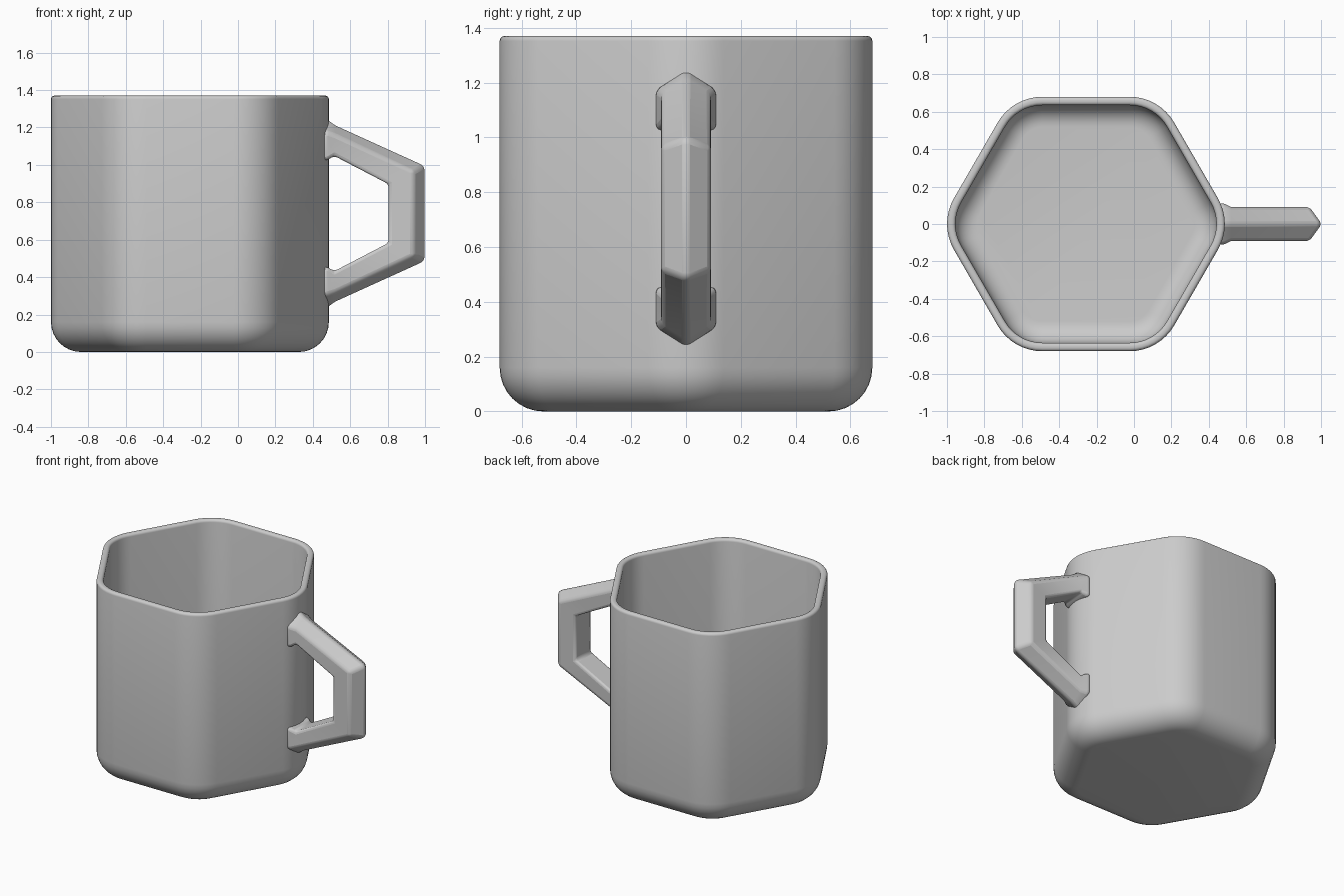
import bpy, bmesh
from math import sin, cos, pi, radians

if "Cube" in bpy.data.objects:
    bpy.data.objects.remove(bpy.data.objects["Cube"])


def make_object(name, rings, closed_ends=True):
    """Skin a list of equal-length vertex rings, capping both ends."""
    bm = bmesh.new()
    loops = [[bm.verts.new(p) for p in ring] for ring in rings]
    n = len(loops[0])
    for a, b in zip(loops, loops[1:]):
        for i in range(n):
            j = (i + 1) % n
            bm.faces.new((a[i], a[j], b[j], b[i]))
    bm.faces.new(loops[0])
    bm.faces.new(loops[-1])
    bmesh.ops.recalc_face_normals(bm, faces=bm.faces)
    mesh = bpy.data.meshes.new(name)
    bm.to_mesh(mesh)
    bm.free()
    ob = bpy.data.objects.new(name, mesh)
    bpy.context.collection.objects.link(ob)
    return ob


def smooth(ob, angle):
    bpy.ops.object.select_all(action='DESELECT')
    ob.select_set(True)
    bpy.context.view_layer.objects.active = ob
    bpy.ops.object.shade_smooth_by_angle(angle=radians(angle))


# Mug body: rounded hexagon outline swept through a wall profile
CENTRE_X, APOTHEM, CORNER, HEIGHT = -0.257, 0.68, 0.275, 1.37
WALL, FILLET, RIM = 0.045, 0.16, 0.018


def hexagon(inset, z, steps=8):
    reach = (APOTHEM - CORNER) / cos(pi / 6)
    ring = []
    for k in range(6):
        mid = k * pi / 3
        for s in range(steps + 1):
            a = mid + (s / steps - 0.5) * pi / 3
            ring.append((CENTRE_X + reach * cos(mid) + (CORNER - inset) * cos(a),
                         reach * sin(mid) + (CORNER - inset) * sin(a), z))
    return ring


def arc(d, z, r, start, end, steps):
    angles = [radians(start + (end - start) * i / steps) for i in range(steps + 1)]
    return [(d + r * cos(a), z + r * sin(a)) for a in angles]


profile = (arc(FILLET, FILLET, FILLET, 270, 180, 8)
           + arc(RIM, HEIGHT - RIM, RIM, 180, 90, 4)
           + arc(WALL - RIM, HEIGHT - RIM, RIM, 90, 0, 4)
           + arc(FILLET, FILLET, FILLET - WALL, 180, 270, 8))
body = make_object("mug_body", [hexagon(d, z) for d, z in profile])
smooth(body, 40)

# Handle: five-sided section with an outer ridge, flared where it meets the body
# each station: outer point (x, z), inner point (x, z), half width
MID_Z = 0.74
upper = [((0.455, 1.247), (0.455, 1.022), 0.112),
         ((0.484, 1.243), (0.484, 1.030), 0.108),
         ((0.520, 1.217), (0.515, 1.048), 0.091),
         ((1.004, 0.998), (0.805, 0.897), 0.091)]
lower = [((o[0], 2 * MID_Z - o[1]), (i[0], 2 * MID_Z - i[1]), w)
         for o, i, w in reversed(upper)]


def section(outer, inner, w):
    sx = outer[0] + (inner[0] - outer[0]) * 0.33
    sz = outer[1] + (inner[1] - outer[1]) * 0.33
    return [(outer[0], 0, outer[1]), (sx, w, sz), (inner[0], w, inner[1]),
            (inner[0], -w, inner[1]), (sx, -w, sz)]


handle = make_object("handle", [section(*s) for s in upper + lower])
bevel = handle.modifiers.new("soft_edges", 'BEVEL')
bevel.width = 0.018
bevel.segments = 3
bevel.limit_method = 'ANGLE'
bevel.angle_limit = radians(35)
smooth(handle, 40)
